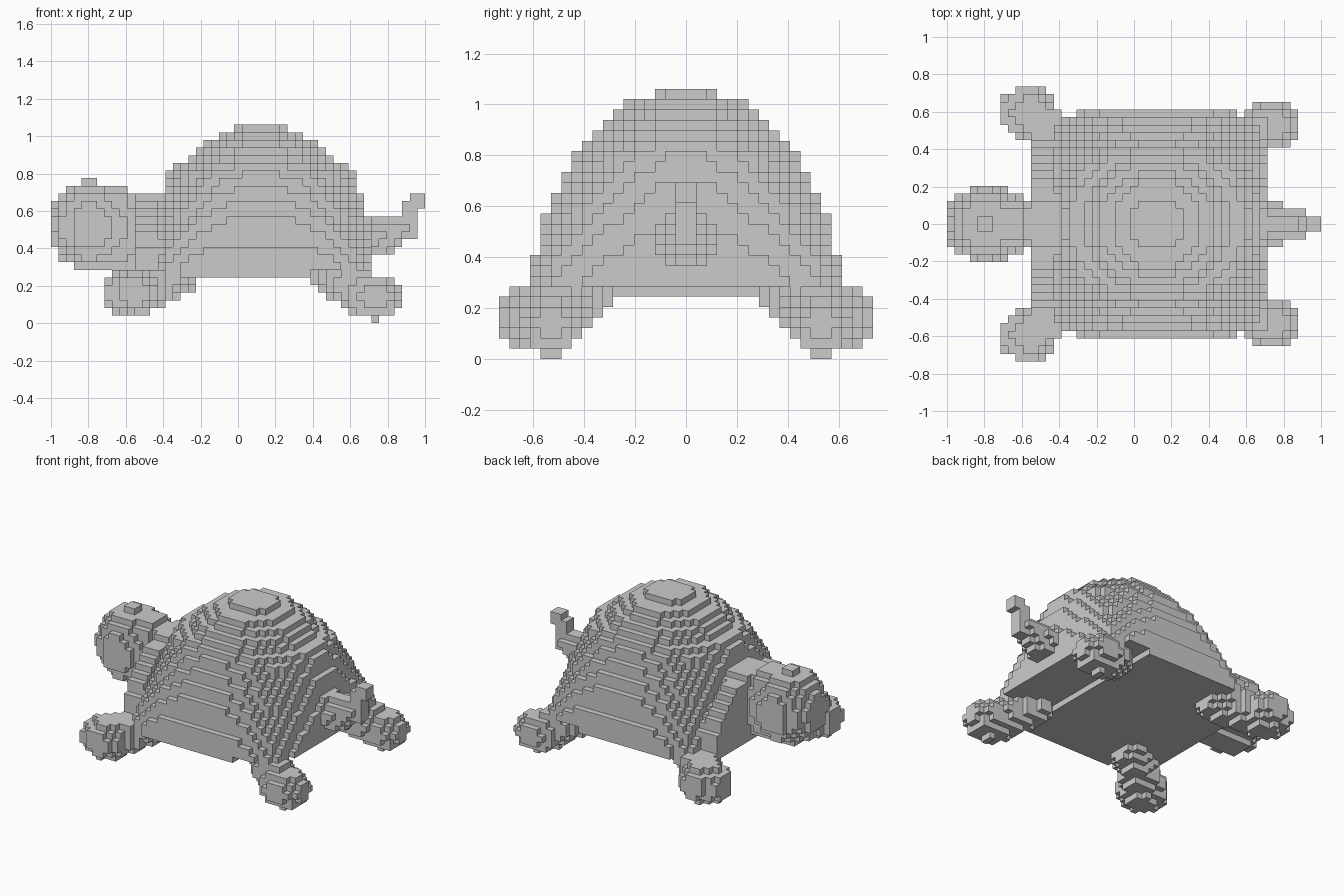
import bpy, bmesh, math
from mathutils import Vector

if "Cube" in bpy.data.objects:
    bpy.data.objects.remove(bpy.data.objects["Cube"])

S = 2 / 49                      # voxel edge
taken = set()
parts = {}


def centre(c):
    return Vector((-1 + (c[0] + .5) * S, (c[1] + .5) * S, (c[2] + .5) * S))


def fill(name, test):
    """Claim every free voxel whose centre passes the test."""
    cells = set()
    for i in range(49):
        for j in range(-18, 18):
            for k in range(26):
                c = (i, j, k)
                if c not in taken and test(centre(c), c):
                    cells.add(c)
    taken.update(cells)
    parts[name] = cells


def blob(p, c, r):
    return sum(((a - b) / q) ** 2 for a, b, q in zip(p, c, r)) <= 1


def limb(p, a, b, ra, rb):
    """Tapered rounded segment."""
    a, b = Vector(a), Vector(b)
    d = b - a
    t = max(0, min(1, (p - a).dot(d) / d.length_squared))
    return (p - a - d * t).length <= ra + (rb - ra) * t


# Domed shell: half widths per layer, round at the top and square at the base
half_y = [15, 14.9, 14.8, 14.65, 14.4, 14.2, 13.9, 13.7, 13.3, 12.8,
          12.3, 11.8, 11.3, 10.7, 10, 9, 8, 7, 6, 3.3]
half_x = [14.2, 14.2, 14.2, 14.2, 14.15, 14.1, 13.7, 13.5, 13.4, 13.3,
          13.2, 12.6, 12.3, 12.1, 11.3, 9.6, 8.6, 7.5, 5.6, 3.6]


def shell(p, c):
    k = c[2] - 6
    if k < 0 or (k == 0 and p.x > .38):       # raised underside at the back
        return False
    # Arched collar around the neck
    if c[0] in (11, 12, 13) and (p.y / .46) ** 2 + ((p.z - .25) / .44) ** 2 <= 1:
        return True
    dx, dy = abs(c[0] + .5 - 27.5), abs(c[1] + .5)
    n = 2 + 4 * math.exp(-max(0, k - 1) / 4)
    return (dx / half_x[k]) ** n + (dy / half_y[k]) ** n <= 1


fill("shell", shell)

# Head and neck
fill("head", lambda p, c: blob(p, (-.785, 0, .52), (.225, .212, .24))
     or (-.75 < p.x < -.59 and (p.y / .15) ** 2 + ((p.z - .51) / .225) ** 2 <= 1)
     or (-.6 < p.x < -.4 and (p.y / .135) ** 2 + ((p.z - .49) / .21) ** 2 <= 1))

# Upturned tail
fill("tail", lambda p, c: limb(p, (.66, 0, .47), (.75, 0, .455), .115, .105)
     or limb(p, (.75, 0, .455), (.88, 0, .51), .11, .075)
     or limb(p, (.88, 0, .51), (.965, 0, .67), .06, .045))

# Mirrored legs
for side, s in (("left", -1), ("right", 1)):
    def front_leg(p, c):
        q = Vector((p.x, p.y * s, p.z))
        return blob(q, (-.565, .595, .165), (.16, .145, .125)) or (
            p.z < .29 and limb(q, (-.54, .57, .17), (-.31, .40, .26), .125, .11))

    def back_leg(p, c):
        q = Vector((p.x, p.y * s, p.z))
        return blob(q, (.735, .53, .14), (.145, .13, .123)) or (
            p.z < .29 and limb(q, (.71, .53, .14), (.47, .39, .27), .122, .10))

    fill("front_leg_" + side, front_leg)
    fill("back_leg_" + side, back_leg)

# Build each part from the exposed voxel sides
for name, cells in parts.items():
    bm = bmesh.new()
    verts = {}

    def vert(g):
        if g not in verts:
            verts[g] = bm.verts.new((-1 + g[0] * S, g[1] * S, g[2] * S))
        return verts[g]

    for c in sorted(cells):
        for ax in range(3):
            u, v = (ax + 1) % 3, (ax + 2) % 3
            for d in (0, 1):
                nb = list(c)
                nb[ax] += 2 * d - 1
                if tuple(nb) in taken:
                    continue
                quad = []
                for a, b in ((0, 0), (1, 0), (1, 1), (0, 1)):
                    g = list(c)
                    g[ax] += d
                    g[u] += a
                    g[v] += b
                    quad.append(vert(tuple(g)))
                bm.faces.new(quad if d else quad[::-1])
    me = bpy.data.meshes.new(name)
    bm.to_mesh(me)
    bm.free()
    bpy.context.collection.objects.link(bpy.data.objects.new(name, me))
